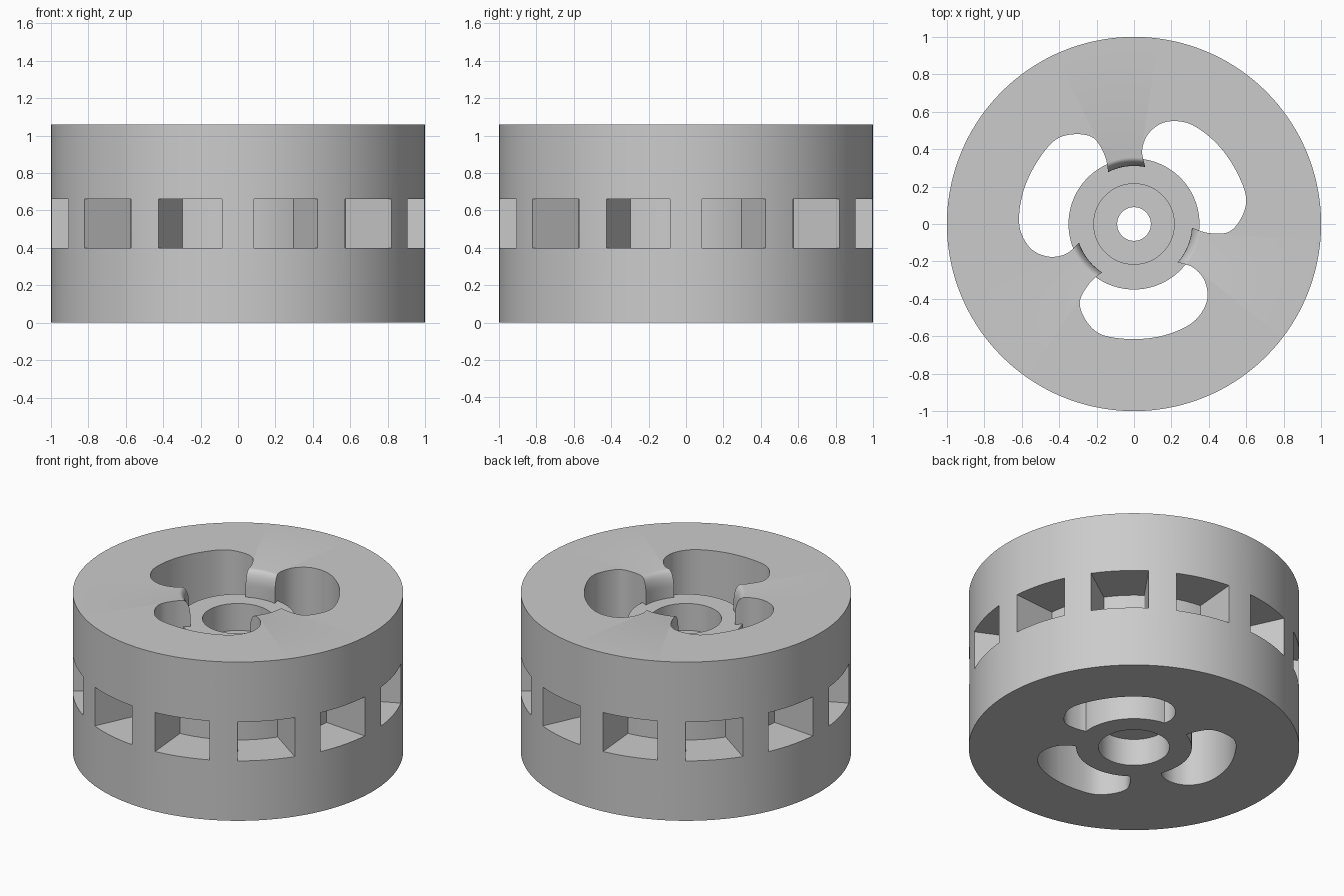
import bpy, bmesh
from math import sin, cos, pi, radians
from mathutils import Vector, Matrix

cube = bpy.data.objects.get("Cube")
if cube:
    bpy.data.objects.remove(cube, do_unlink=True)

GREY = (0.6, 0.6, 0.6, 1)
SEGMENTS = 144
HEIGHT = 1.06
FLOOR = 0.885      # top of the hub
SEAT = 0.18        # depth of both bearing seats

mat = bpy.data.materials.new("plain grey")
mat.use_nodes = True
mat.diffuse_color = GREY
mat.node_tree.nodes["Principled BSDF"].inputs["Base Color"].default_value = GREY


def make_object(name, bm):
    bmesh.ops.recalc_face_normals(bm, faces=bm.faces)
    mesh = bpy.data.meshes.new(name)
    bm.to_mesh(mesh)
    bm.free()
    mesh.materials.append(mat)
    obj = bpy.data.objects.new(name, mesh)
    bpy.context.collection.objects.link(obj)
    return obj


def lathe(name, profile):
    """Revolve a closed (radius, z) profile about the z axis."""
    bm = bmesh.new()
    verts = [bm.verts.new((r, 0, z)) for r, z in profile]
    edges = [bm.edges.new((v, verts[i - 1])) for i, v in enumerate(verts)]
    bmesh.ops.spin(bm, geom=verts + edges, cent=(0, 0, 0), axis=(0, 0, 1),
                   angle=2 * pi, steps=SEGMENTS)
    bmesh.ops.remove_doubles(bm, verts=bm.verts, dist=0.0001)
    return make_object(name, bm)


def prism(bm, outline, low, high, turn):
    """Add an upright prism, turned about the z axis."""
    spin = Matrix.Rotation(turn, 3, 'Z')
    base = [bm.verts.new(spin @ Vector((x, y, low))) for x, y in outline]
    face = bm.faces.new(base)
    new = bmesh.ops.extrude_face_region(bm, geom=[face])["geom"]
    top = [g for g in new if isinstance(g, bmesh.types.BMVert)]
    bmesh.ops.translate(bm, verts=top, vec=(0, 0, high - low))


def smooth_path(points, steps=8):
    """Catmull-Rom curve through the points."""
    p = [Vector(q) for q in points]
    p = [2 * p[0] - p[1]] + p + [2 * p[-1] - p[-2]]
    path = []
    for a, b, c, d in zip(p, p[1:], p[2:], p[3:]):
        for i in range(steps):
            t = i / steps
            path.append(0.5 * (2 * b + (c - a) * t + (2 * a - 5 * b + 4 * c - d) * t ** 2
                               + (3 * b - a - 3 * c + d) * t ** 3))
    return path + [p[-2]]


def shade(obj):
    bpy.ops.object.select_all(action='DESELECT')
    obj.select_set(True)
    bpy.context.view_layer.objects.active = obj
    bpy.ops.object.shade_smooth_by_angle(angle=radians(30))


# Outer drum, with a rounded lip around the central recess
lip = [(0.355 - 0.045 * sin(a), HEIGHT - 0.1 + 0.1 * cos(a))
       for a in (i * pi / 16 for i in range(9))]
drum = lathe("drum", [(0.35, 0), (1, 0), (1, HEIGHT)] + lip
             + [(0.31, FLOOR), (0.35, FLOOR)])

# Hub with a bearing seat at each end and a shaft hole
hub = lathe("hub", [(0.09, SEAT), (0.215, SEAT), (0.215, 0), (0.35, 0),
                    (0.35, FLOOR), (0.215, FLOOR), (0.215, FLOOR - SEAT),
                    (0.09, FLOOR - SEAT)])

# Cutters: three kidney slots and twelve rim pockets
cut = bmesh.new()
slot = smooth_path([(-0.14, -0.235), (-0.17, -0.257), (-0.24, -0.32), (-0.29, -0.42),
                    (-0.25, -0.525), (-0.165, -0.594), (0, -0.615), (0.165, -0.594),
                    (0.315, -0.525), (0.388, -0.417), (0.38, -0.31), (0.32, -0.235),
                    (0.235, -0.205), (0.2, -0.195)])
for i in range(3):
    prism(cut, slot, -0.1, HEIGHT + 0.1, i * 2 * pi / 3)

half = radians(10.1)
arc = [half * (i / 4 - 1) for i in range(9)]
pocket = [(0.7 * cos(a), 0.7 * sin(a)) for a in arc]
pocket += [(1.1 * cos(a), 1.1 * sin(a)) for a in reversed(arc)]
for i in range(12):
    prism(cut, pocket, 0.4, 0.66, radians(15 + 30 * i))
cutter = make_object("cutter", cut)
cutter.hide_render = True

# Carve the drum and drop the cutter
bpy.context.view_layer.objects.active = drum
carve = drum.modifiers.new("carve", 'BOOLEAN')
carve.operation = 'DIFFERENCE'
carve.solver = 'EXACT'
carve.object = cutter
bpy.ops.object.modifier_apply(modifier=carve.name)
bpy.data.objects.remove(cutter, do_unlink=True)

for part in (drum, hub):
    shade(part)
